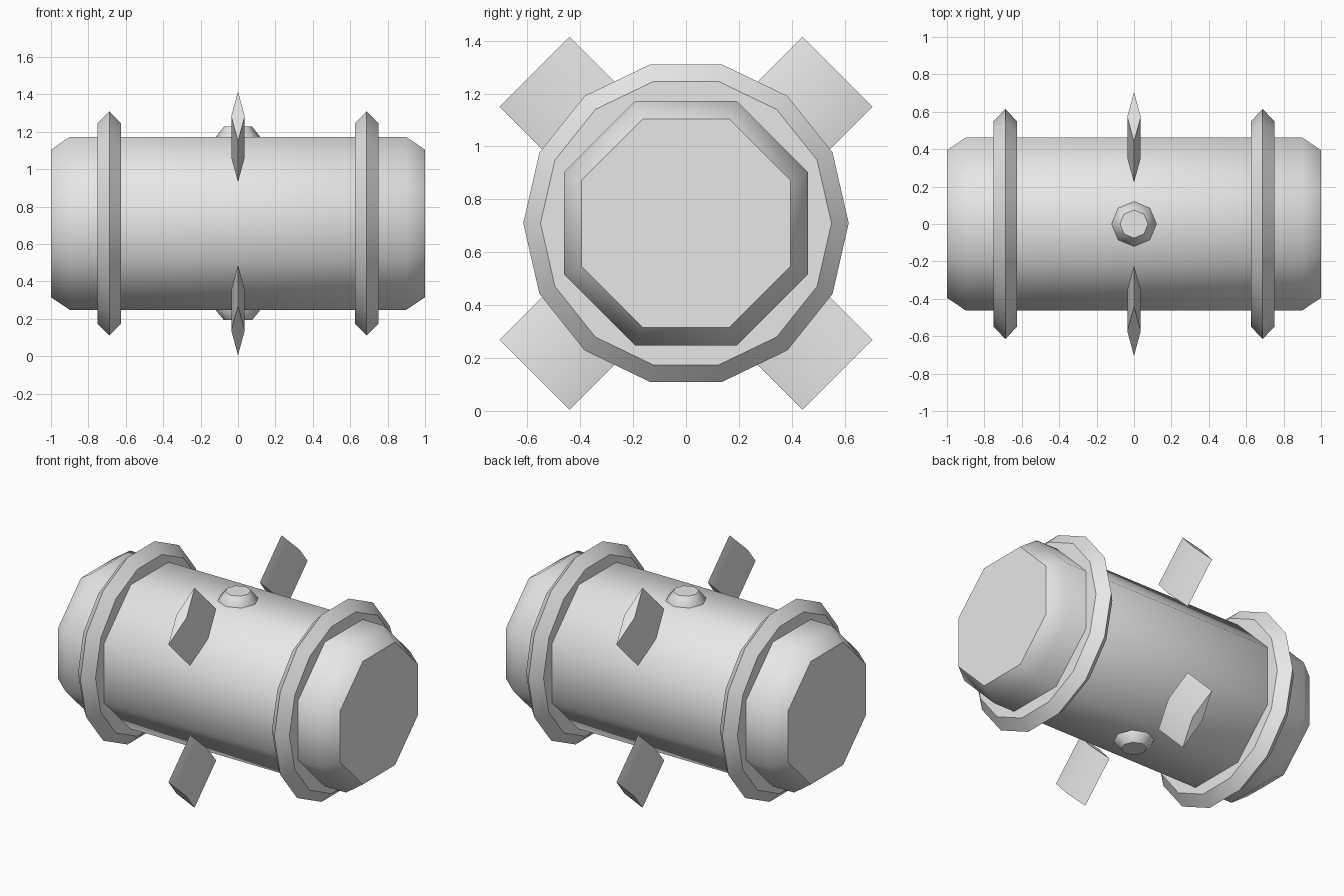
import bpy, bmesh, math
from mathutils import Matrix

if "Cube" in bpy.data.objects:
    bpy.data.objects.remove(bpy.data.objects["Cube"])

CENTRE_Z = 0.71
grey = bpy.data.materials.new("light grey")
grey.diffuse_color = (0.8, 0.8, 0.8, 1)
grey.use_nodes = True
grey.node_tree.nodes["Principled BSDF"].inputs["Base Color"].default_value = grey.diffuse_color


def loft(name, sections, matrix, smooth_angle):
    """Skin matching cross-sections stacked along local z, with closed ends."""
    bm = bmesh.new()
    loops = [[bm.verts.new(p) for p in s] for s in sections]
    n = len(loops[0])
    for a, b in zip(loops, loops[1:]):
        for i in range(n):
            j = (i + 1) % n
            bm.faces.new((a[i], a[j], b[j], b[i]))
    bm.faces.new(loops[0][::-1])
    bm.faces.new(loops[-1])
    bm.transform(Matrix.Translation((0, 0, CENTRE_Z)) @ matrix)
    bmesh.ops.recalc_face_normals(bm, faces=bm.faces)
    me = bpy.data.meshes.new(name)
    bm.to_mesh(me)
    bm.free()
    me.materials.append(grey)
    me.shade_smooth()
    me.set_sharp_from_angle(angle=math.radians(smooth_angle))
    ob = bpy.data.objects.new(name, me)
    bpy.context.collection.objects.link(ob)
    return ob


def ring(sides, radius, z, offset=0.0):
    """Regular polygon at height z; offset is in fractions of a side."""
    step = 2 * math.pi / sides
    return [(radius * math.cos((i + offset) * step),
             radius * math.sin((i + offset) * step), z) for i in range(sides)]


# local z -> world x, local y stays world y
along_x = Matrix.Rotation(math.pi / 2, 4, 'Y')

# Octagonal barrel with chamfered ends
barrel = [(-1.0, 0.427), (-0.9, 0.5), (0.9, 0.5), (1.0, 0.427)]
loft("barrel", [ring(8, r, z, 0.5) for z, r in barrel], along_x, 50)

# Two ridged hoops, a corner pointing along y
hoop = [(-0.062, 0.55), (0, 0.615), (0.062, 0.55)]
for side, x in (("left", -0.688), ("right", 0.688)):
    loft(side + "_hoop", [ring(14, r, x + z, 0.5 * 7 % 1) for z, r in hoop],
         along_x, 30)

# Four diagonal fins with a thin diamond section
diamond = [(0.036, 0), (0, 0.187), (-0.036, 0), (0, -0.187)]
for k in range(4):
    turn = Matrix.Rotation(math.radians(45 + 90 * k), 4, 'X')
    loft("fin_%d" % (k + 1), [[(x, y, r) for x, y in diamond] for r in (0.5, 0.81)],
         turn, 30)

# Small tapered knobs on top and underneath
for name, angle in (("top_knob", 0), ("bottom_knob", math.pi)):
    loft(name, [ring(8, 0.12, 0.455), ring(8, 0.12, 0.462), ring(8, 0.075, 0.517)],
         Matrix.Rotation(angle, 4, 'X'), 50)
